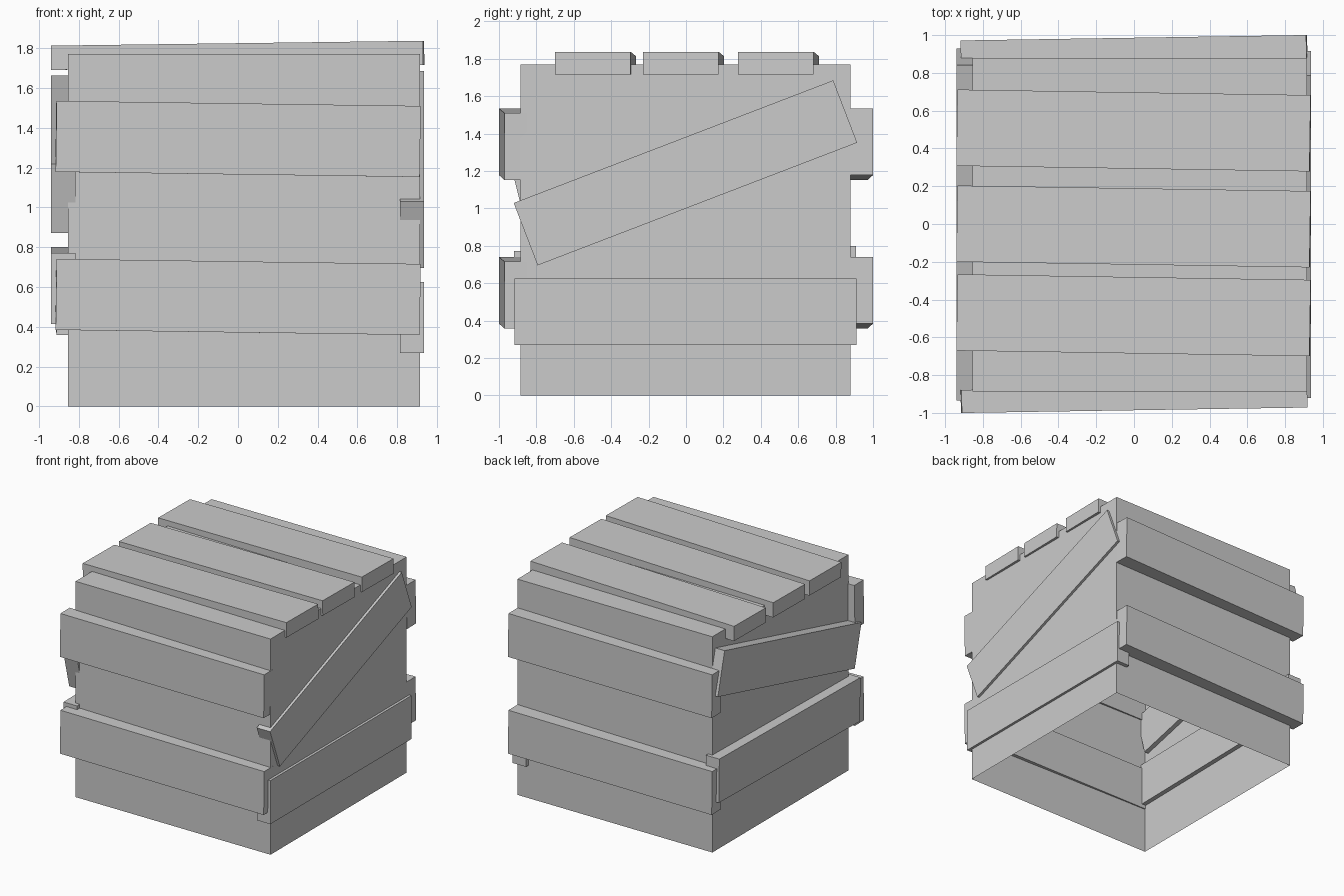
import bpy, bmesh
from math import radians
from mathutils import Matrix, Vector

if "Cube" in bpy.data.objects:
    bpy.data.objects.remove(bpy.data.objects["Cube"])


def block(name, size, loc, rot=(0, 0, 0), open_bottom=False):
    """Box of the given size, centred at loc, rotated in degrees."""
    bm = bmesh.new()
    bmesh.ops.create_cube(bm, size=1, matrix=Matrix.Diagonal((*size, 1)))
    if open_bottom:
        bm.normal_update()
        low = [f for f in bm.faces if f.normal.z < -0.9]
        bmesh.ops.delete(bm, geom=low, context='FACES_ONLY')
    mesh = bpy.data.meshes.new(name)
    bm.to_mesh(mesh)
    bm.free()
    obj = bpy.data.objects.new(name, mesh)
    obj.location = loc
    obj.rotation_euler = [radians(a) for a in rot]
    bpy.context.collection.objects.link(obj)
    return obj


# Crate body, a shell with no floor
block("crate_body", (1.77, 1.765, 1.77), (0.03, -0.003, 0.885), open_bottom=True)

LENGTH, WIDTH, THICK = 1.83, 0.357, 0.122

# Front and back planks, slightly crooked; the back is the front turned half round
for level, z in (("lower", 0.55), ("upper", 1.344)):
    for side, y, turn in (("front", -0.925, 0), ("back", 0.925, 180)):
        block(f"{side}_{level}_plank", (LENGTH, THICK, WIDTH),
              (0, y, z), (0, 0.8, turn + 0.9))

# Side planks: one level and one diagonal on each side
for name, x, z, tilt in (("right_lower_plank", 0.875, 0.447, 0),
                         ("right_diagonal_plank", 0.875, 1.19, 21),
                         ("left_lower_plank", -0.878, 0.607, 0.9),
                         ("left_diagonal_plank", -0.878, 1.268, 14.1)):
    block(name, (THICK, LENGTH, WIDTH), (x, -0.003, z), (tilt, 0, 0))

# Lid planks
for i, y in enumerate((-0.483, -0.013, 0.495)):
    block(f"lid_plank_{i + 1}", (1.87, 0.404, 0.122),
          (-0.002, y, 1.764), (0, -0.75, -0.9))
